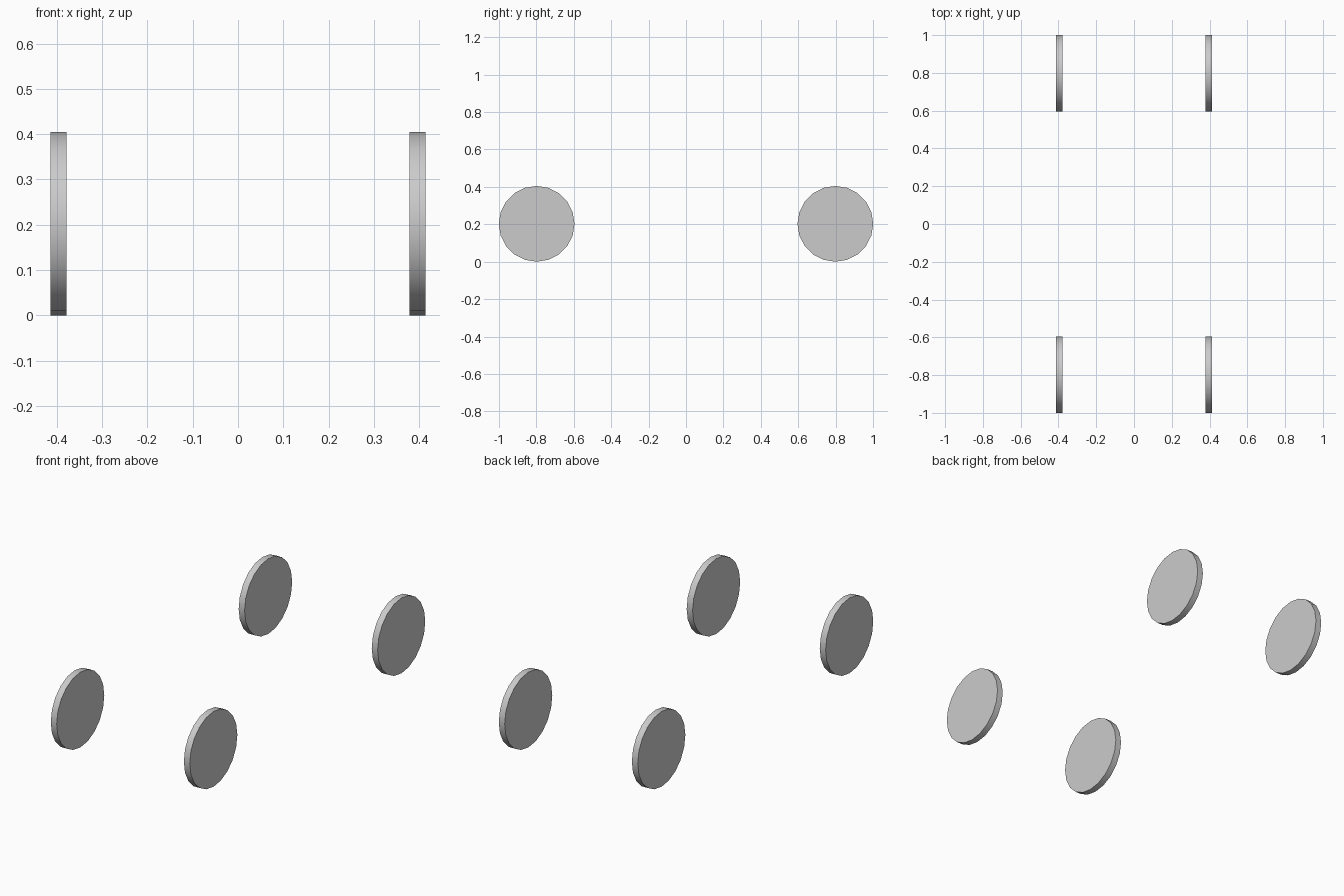
import bpy, math

if "Cube" in bpy.data.objects:
    bpy.data.objects.remove(bpy.data.objects["Cube"])

R = 0.2025   # wheel radius
N = 20       # rim sides

# Four thin disc wheels standing on the ground
for side, x in (("left", -0.396), ("right", 0.396)):
    for end, y in (("front", -0.7985), ("rear", 0.7985)):
        bpy.ops.mesh.primitive_cylinder_add(
            vertices=N, radius=R, depth=0.035,
            location=(x, y, R), rotation=(0, math.pi / 2, 0))
        wheel = bpy.context.object
        wheel.name = f"{end}_{side}_wheel"
        bpy.ops.object.shade_smooth_by_angle(angle=math.radians(30))
